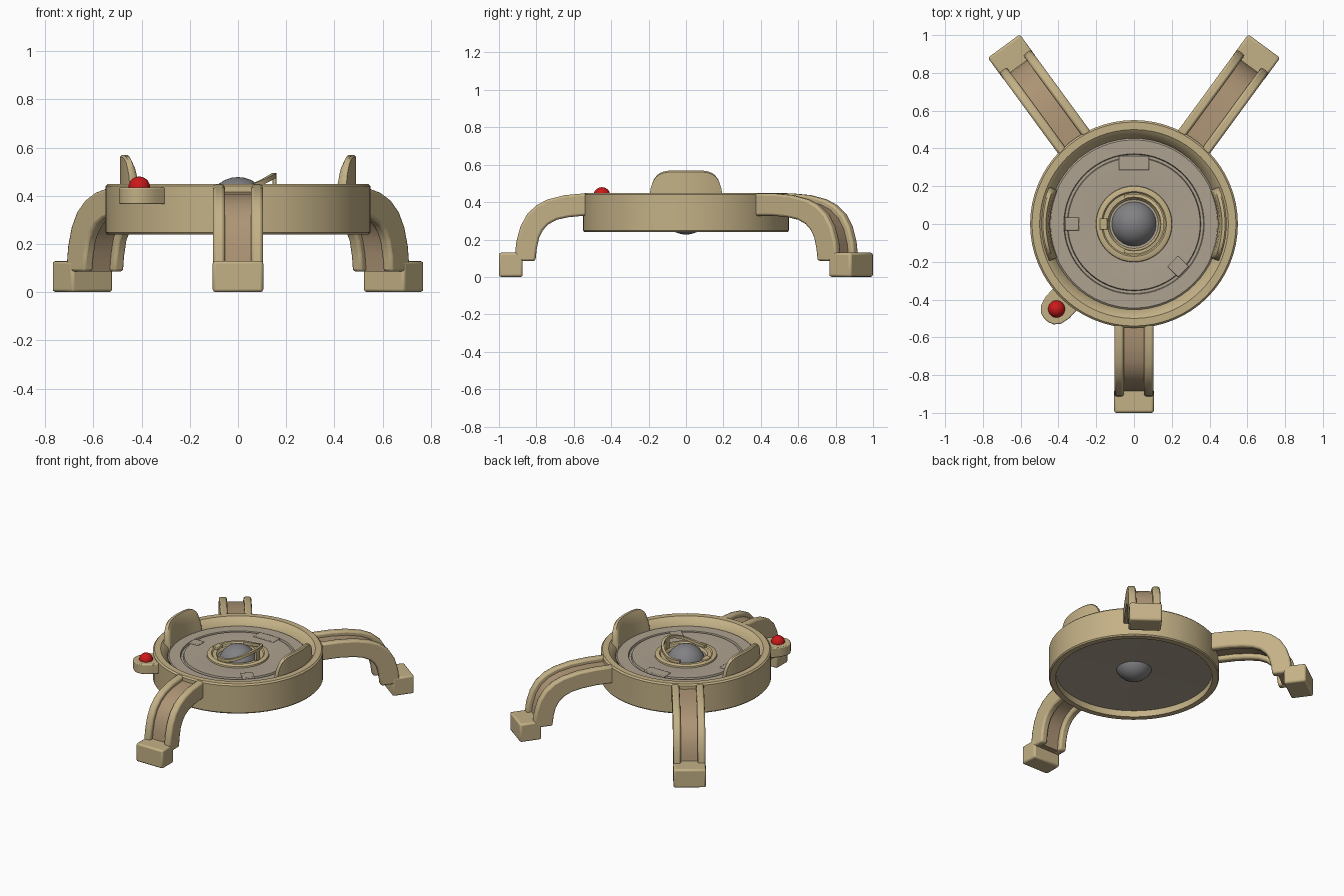
import bpy, bmesh
from math import sin, cos, pi, radians
from mathutils import Vector

if "Cube" in bpy.data.objects:
    bpy.data.objects.remove(bpy.data.objects["Cube"])


def mat(name, r, g, b):
    m = bpy.data.materials.new(name)
    m.diffuse_color = (r, g, b, 1)
    m.use_nodes = True
    m.node_tree.nodes["Principled BSDF"].inputs["Base Color"].default_value = m.diffuse_color
    return m


TAN = mat("tan", 0.55, 0.44, 0.24)
BROWN = mat("brown", 0.42, 0.30, 0.18)
PLATE = mat("plate", 0.42, 0.36, 0.28)
GREY = mat("grey", 0.22, 0.22, 0.23)
RED = mat("red", 0.6, 0.01, 0.01)


def finish(name, bm, m, bevel=0.0):
    bmesh.ops.remove_doubles(bm, verts=bm.verts, dist=1e-5)
    bmesh.ops.recalc_face_normals(bm, faces=bm.faces)
    me = bpy.data.meshes.new(name)
    bm.to_mesh(me)
    bm.free()
    me.materials.append(m)
    me.shade_smooth()
    me.set_sharp_from_angle(angle=radians(35))
    ob = bpy.data.objects.new(name, me)
    bpy.context.collection.objects.link(ob)
    if bevel:
        b = ob.modifiers.new("bevel", 'BEVEL')
        b.width, b.segments = bevel, 2
        b.limit_method, b.angle_limit = 'ANGLE', radians(40)
    return ob


def loft(name, loops, m, bevel=0.0, closed=False):
    """Skin a row of equal-sized closed loops; cap the ends unless closed."""
    bm = bmesh.new()
    rows = [[bm.verts.new(p) for p in loop] for loop in loops]
    n = len(rows[0])
    for i in range(len(rows) if closed else len(rows) - 1):
        a, b = rows[i], rows[(i + 1) % len(rows)]
        for j in range(n):
            k = (j + 1) % n
            bm.faces.new((a[j], a[k], b[k], b[j]))
    if not closed:
        bm.faces.new(rows[0])
        bm.faces.new(rows[-1])
    return finish(name, bm, m, bevel)


def lathe(name, profile, m, segs=64):
    loops = [[(r * cos(2 * pi * i / segs), r * sin(2 * pi * i / segs), z)
              for r, z in profile] for i in range(segs)]
    return loft(name, loops, m, closed=True)


def polar(r, t, z, ang):
    """Point at radial distance r, sideways offset t, height z."""
    a = radians(ang)
    return Vector((r * cos(a) - t * sin(a), r * sin(a) + t * cos(a), z))


def side_prism(name, rz, t0, t1, ang, m, bevel=0.0):
    return loft(name, [[polar(r, t, z, ang) for r, z in rz] for t in (t0, t1)], m, bevel)


def flat_prism(name, rt, z0, z1, ang, m, bevel=0.0):
    return loft(name, [[polar(r, t, z, ang) for r, t in rt] for z in (z0, z1)], m, bevel)


# round body ring, with a sloped inner lip on top and a recess below
lathe("body_ring", [(.505, .24), (.543, .24), (.55, .248), (.55, .44), (.54, .45), (.5, .45),
                    (.49, .442), (.455, .405), (.445, .35), (.505, .30)], TAN)
# plate filling the ring, with a groove
lathe("pressure_plate", [(.05, .30), (.506, .285), (.46, .36), (.455, .395), (.445, .403),
                         (.372, .403), (.368, .39), (.354, .39), (.35, .405),
                         (.20, .405), (.12, .395), (.05, .395)], PLATE)
lathe("hub_ring", [(.205, .39), (.20, .415), (.19, .42), (.172, .42), (.165, .412),
                   (.14, .412), (.125, .39)], TAN, 40)

# notched tabs on the plate
for i, (ang, r0, r1, w) in enumerate([(90, .285, .36, .08), (180, .29, .365, .035),
                                      (-44, .285, .365, .04)]):
    flat_prism(f"plate_tab_{i}", [(r0, -w), (r1, -w), (r1, w), (r0, w)], .38, .411, ang, PLATE, .005)

# centre ball and warning light
for name, pos, rad, m in [("centre_ball", (0, 0, .352), .126, GREY),
                          ("warning_light", (-.41, -.45, .435), .045, RED)]:
    bm = bmesh.new()
    bmesh.ops.create_uvsphere(bm, u_segments=24, v_segments=14, radius=rad)
    bmesh.ops.translate(bm, verts=bm.verts, vec=pos)
    finish(name, bm, m)

# bracket carrying the light
half = [(.50, .085), (.60, .085), (.65, .072), (.68, .045), (.69, .015)]
flat_prism("light_bracket", half + [(r, -t) for r, t in reversed(half)], .365, .435, 227.5, TAN, .006)

# rising clip around the ball, with a post and a rear block
loops = []
for i in range(25):
    a = radians(-110 + 220 * i / 24)
    z = .425 + .06 * max(0, cos(a)) ** 1.5
    loops.append([(r * cos(a), r * sin(a), z + dz)
                  for r, dz in ((.142, -.01), (.16, -.01), (.16, .01), (.142, .01))])
loft("ball_clip", loops, TAN)
flat_prism("clip_post", [(.143, -.02), (.16, -.02), (.16, .02), (.143, .02)], .40, .49, 0, TAN, .003)
flat_prism("clip_block", [(.14, -.03), (.18, -.03), (.18, .03), (.14, .03)], .40, .43, 180, TAN, .004)

# curved side guards
for side, ang in (("right", 0), ("left", 180)):
    loops = []
    for i in range(21):
        u = sin((i / 20 - .5) * pi) * .995
        h = .38 + .19 * (1 - abs(u) ** 5) ** .4
        a = radians(ang) + u * .415
        loops.append([(r * cos(a), r * sin(a), z) for r, z in
                      ((.44, .37), (.445, .37 + (h - .37) * .55), (.453, .37 + (h - .37) * .85),
                       (.466, h), (.482, h), (.49, h - .008), (.49, .37))])
    loft(f"{side}_guard", loops, TAN)

# legs: two curved rails, a sunken web and a block foot
top = [(.55, .446), (.65, .437), (.74, .414), (.80, .383), (.85, .335), (.885, .27), (.907, .19), (.918, .085)]
bot = [(.55, .327), (.63, .319), (.69, .306), (.735, .282), (.765, .25), (.785, .21), (.798, .15), (.805, .085)]


def leg(name, ang, length, stretch):
    def fit(rz):
        return [(length - stretch * (1 - r), z) for r, z in rz]
    t, b = fit(top), fit(bot)
    t, b = [(.525, .446)] + t, [(.525, .327)] + b
    for s, label in ((1, "a"), (-1, "b")):
        side_prism(f"{name}_rail_{label}", t + b[::-1], s * .054, s * .104, ang, TAN, .012)
    mix = lambda f: [(p[0] + (q[0] - p[0]) * f, p[1] + (q[1] - p[1]) * f) for p, q in zip(t, b)]
    side_prism(f"{name}_web", mix(.25) + mix(.75)[::-1], -.06, .06, ang, BROWN)
    foot = fit([(.873, 0), (1, 0), (1, .13), (.873, .13)])
    side_prism(f"{name}_foot", foot, -.105, .105, ang, TAN, .012)


leg("front_leg", -90, 1.0, 1.0)
leg("back_right_leg", 53.8, 1.167, 1.15)
leg("back_left_leg", 126.2, 1.167, 1.15)
